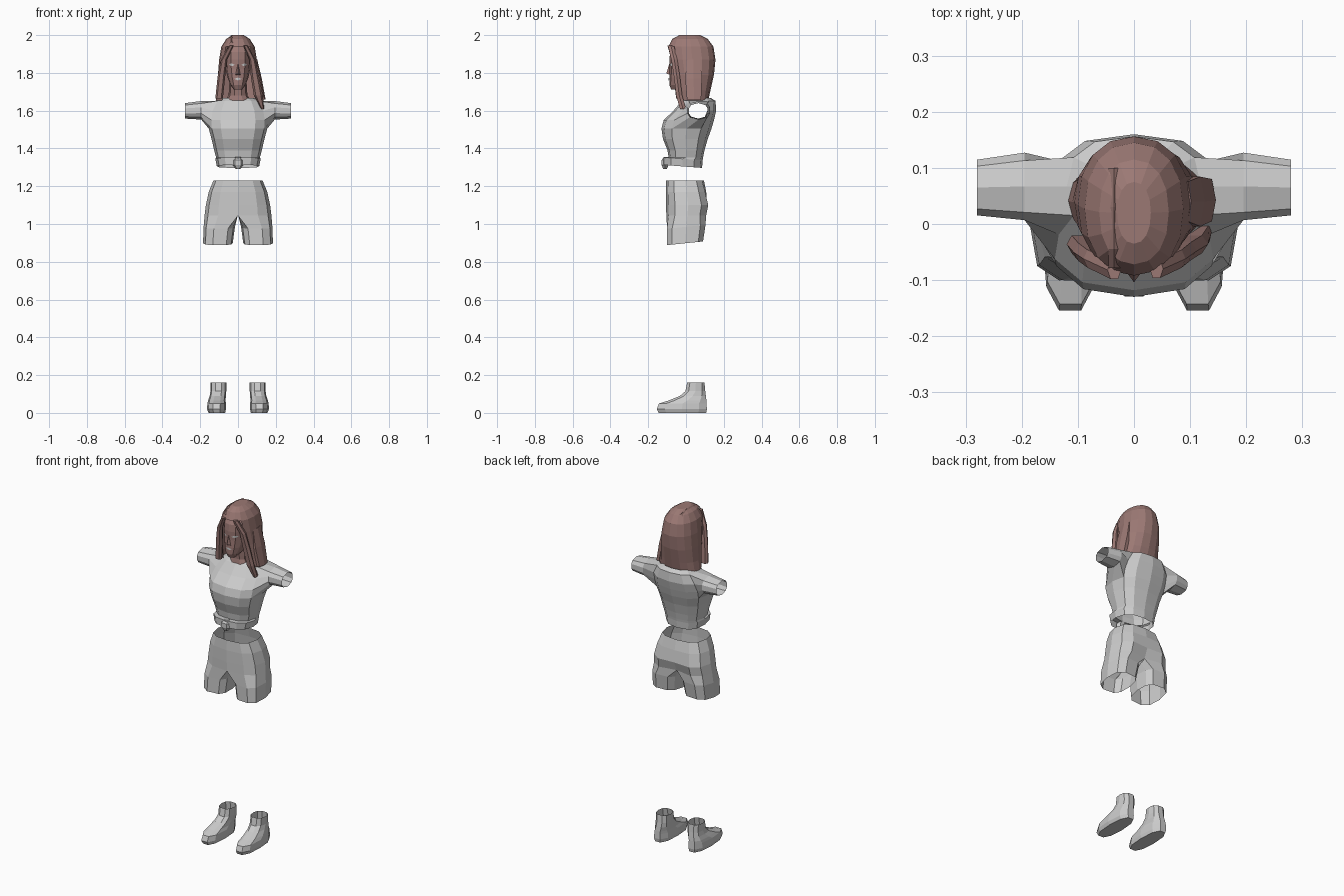
import bpy, bmesh
from math import sin, cos, pi, radians
from mathutils import Vector
from mathutils.bvhtree import BVHTree

if "Cube" in bpy.data.objects:
    bpy.data.objects.remove(bpy.data.objects["Cube"])


def material(name, rgb):
    m = bpy.data.materials.new(name)
    m.diffuse_color = (*rgb, 1)
    m.use_nodes = True
    m.node_tree.nodes["Principled BSDF"].inputs["Base Color"].default_value = m.diffuse_color
    return m


GREY = material("light grey", (0.6, 0.6, 0.6))
BROWN = material("red brown", (0.33, 0.19, 0.175))


def finish(name, bm, mat, mirror=False):
    if mirror:
        geom = bm.verts[:] + bm.edges[:] + bm.faces[:]
        copy = bmesh.ops.duplicate(bm, geom=geom)["geom"]
        for v in copy:
            if isinstance(v, bmesh.types.BMVert):
                v.co.x *= -1
        bmesh.ops.remove_doubles(bm, verts=bm.verts[:], dist=0.0005)
    bmesh.ops.recalc_face_normals(bm, faces=bm.faces[:])
    me = bpy.data.meshes.new(name)
    bm.to_mesh(me)
    me.materials.append(mat)
    ob = bpy.data.objects.new(name, me)
    bpy.context.collection.objects.link(ob)
    return ob


def spow(v, p):
    return (1 if v >= 0 else -1) * abs(v) ** p


def ring(z, cx, hw, yf, yb, n, p=0.85, tilt=0.0):
    """Rounded cross-section; tilt raises the back edge."""
    cy, hy = (yf + yb) / 2, (yb - yf) / 2
    pts = []
    for k in range(n):
        a = 2 * pi * k / n
        s = spow(sin(a), p)
        pts.append((cx + hw * spow(cos(a), p), cy + hy * s, z + tilt * s))
    return pts


def strip(bm, a, b, closed=True, skip=None):
    n = len(a)
    for k in range(n if closed else n - 1):
        if not (skip and skip(k)):
            j = (k + 1) % n
            bm.faces.new((a[k], a[j], b[j], b[k]))


def loft(bm, rings, closed=True, skip=None, cap0=False, cap1=False):
    rows = [[bm.verts.new(p) for p in r] for r in rings]
    for i in range(len(rows) - 1):
        strip(bm, rows[i], rows[i + 1], closed,
              (lambda k, i=i: skip(i, k)) if skip else None)
    if cap0:
        bm.faces.new(rows[0])
    if cap1:
        bm.faces.new(rows[-1])
    return rows


# Shoes: flat soles, sloping toes, open ankles
bm = bmesh.new()
shoe = [(0, .112, .044, -.150, .112), (.02, .114, .050, -.160, .116),
        (.05, .113, .049, -.148, .114), (.066, .112, .046, -.095, .112),
        (.09, .107, .043, -.035, .108), (.115, .104, .042, -.005, .104),
        (.16, .104, .042, .004, .100)]
loft(bm, [ring(*s, 10, .8) for s in shoe], cap0=True)
finish("shoes", bm, GREY, mirror=True)

# Shorts: one half as pelvis strips plus a leg tube, then mirrored
bm = bmesh.new()


def half_ring(z, hw, yf, yb, dent):
    cy, hy = (yf + yb) / 2, (yb - yf) / 2
    pts = []
    for k in range(7):
        a = -pi / 2 + pi * k / 6
        x = hw * abs(cos(a)) ** .75 if 0 < k < 6 else 0
        pts.append((x, cy + hy * spow(sin(a), .75) - (dent if k == 6 else 0), z))
    return pts


pelvis = [(1.23, .130, -.105, .095, 0), (1.17, .155, -.107, .112, .005),
          (1.10, .170, -.106, .130, .018), (1.045, .177, -.104, .118, .03)]
rows = loft(bm, [half_ring(*p) for p in pelvis], closed=False)
top = rows[-1] + [bm.verts.new((0, y, 1.05)) for y in (.045, 0, -.05)]
for z, out, inn, yf, yb in ((.985, .182, .016, -.102, .105), (.898, .185, .028, -.102, .092)):
    cx, hx, cy, hy = (out + inn) / 2, (out - inn) / 2, (yf + yb) / 2, (yb - yf) / 2
    low = []
    for k in range(10):
        a = -pi / 2 - .45 + (pi + .9) * k / 6 if k < 7 else pi / 2 + .45 + (pi - .9) * (k - 6) / 4
        s = spow(sin(a), .7)
        low.append(bm.verts.new((cx + hx * spow(cos(a), .7), cy + hy * s, z + .01 * s)))
    strip(bm, top, low)
    top = low
finish("shorts", bm, GREY, mirror=True)

# Shirt: torso loft with sleeves grown out of the side faces
bm = bmesh.new()
torso = [(1.305, .112, -.122, .085), (1.345, .120, -.122, .088), (1.352, .116, -.092, .090),
         (1.39, .126, -.098, .098), (1.45, .140, -.122, .115), (1.505, .155, -.130, .135),
         (1.55, .158, -.118, .148), (1.60, .150, -.066, .160), (1.652, .120, -.022, .156),
         (1.668, .085, .000, .130)]
N, LOW, HIGH = 12, 5, 8
rows = loft(bm, [ring(*(t[0], 0) + t[1:], N, .78, -.008 if i < 2 else 0)
                 for i, t in enumerate(torso)],
            skip=lambda i, k: LOW <= i < HIGH and k in (0, 11, 5, 6))
for side, mid in ((1, 0), (-1, 6)):
    f, b = (mid - side) % N, (mid + side) % N
    loop = [rows[LOW][f], rows[LOW][mid], rows[LOW][b], rows[6][b], rows[7][b],
            rows[HIGH][b], rows[HIGH][mid], rows[HIGH][f], rows[7][f], rows[6][f]]
    angles = [225, 270, 315, 345, 15, 45, 90, 135, 165, 195]
    for x, y, ry, z, rz in ((.195, .067, .062, 1.602, .049), (.28, .065, .051, 1.599, .041)):
        new = [bm.verts.new((side * x, y + ry * spow(cos(radians(a)), .85),
                             z + rz * spow(sin(radians(a)), .85))) for a in angles]
        strip(bm, loop, new)
        loop = new
finish("shirt", bm, GREY)

# Knot tied at the front hem
bm = bmesh.new()
loft(bm, [ring(1.292, 0, .012, -.122, -.10, 6), ring(1.312, 0, .030, -.132, -.09, 6),
          ring(1.338, 0, .030, -.132, -.09, 6), ring(1.355, 0, .014, -.118, -.09, 6)],
     cap0=True, cap1=True)
finish("shirt_knot", bm, GREY)

# Neck
bm = bmesh.new()
loft(bm, [ring(1.645, 0, .075, -.022, .10, 10), ring(1.68, 0, .050, -.015, .09, 10),
          ring(1.76, 0, .045, -.02, .085, 10)])
finish("neck", bm, BROWN)

# Face with a small wedge nose
bm = bmesh.new()
face = [(1.712, .022, -.078, -.02), (1.735, .040, -.088, .02), (1.775, .055, -.088, .06),
        (1.82, .064, -.086, .09), (1.87, .068, -.088, .11), (1.91, .066, -.084, .11),
        (1.95, .050, -.062, .09)]
loft(bm, [ring(*(f[0], 0) + f[1:], 12) for f in face], cap0=True, cap1=True)
surface = BVHTree.FromBMesh(bm)
finish("face", bm, BROWN)
bm = bmesh.new()
nose = [bm.verts.new(p) for p in ((0, -.088, 1.85), (-.013, -.086, 1.79),
                                  (.013, -.086, 1.79), (0, -.104, 1.797))]
for t in ((0, 1, 3), (0, 3, 2), (1, 2, 3)):
    bm.faces.new([nose[i] for i in t])
finish("nose", bm, BROWN)


# Pale details laid just over the face
def patch(name, outline):
    bm = bmesh.new()
    vs = []
    for x, z in outline:
        hit = surface.ray_cast(Vector((x, -1, z)), Vector((0, 1, 0)))[0]
        vs.append(bm.verts.new((x, (hit.y if hit else -.05) - .004, z)))
    bm.faces.new(vs)
    bmesh.ops.triangulate(bm, faces=bm.faces[:])
    finish(name, bm, GREY)


for s, side in ((-1, "left"), (1, "right")):
    patch(side + "_eye", [(s * .016, 1.842), (s * .032, 1.836), (s * .050, 1.844), (s * .034, 1.851)])
patch("lips", [(-.020, 1.768), (0, 1.760), (.020, 1.768), (0, 1.775)])
patch("forehead_patch", [(.035, 1.918), (.058, 1.88), (.064, 1.895), (.052, 1.918)])

# Hair: closed dome, open in front of the face below the hairline
bm = bmesh.new()
hair = [(2.0, 0, .030, -.035, .075), (1.98, 0, .062, -.072, .115),
        (1.94, 0, .088, -.092, .145), (1.87, 0, .100, -.088, .156),
        (1.79, .002, .108, -.070, .148), (1.71, .005, .115, -.052, .130),
        (1.655, .008, .125, -.035, .118)]
loft(bm, [ring(*h, 16, .9) for h in hair], cap0=True,
     skip=lambda i, k: i >= 2 and k in (10, 11, 12, 13))
finish("hair", bm, BROWN)

# Long locks framing the face, the right one longer
locks = {"left_lock": [(-.035, -.086, 1.945, .012), (-.074, -.066, 1.87, .016),
                       (-.088, -.054, 1.78, .020), (-.100, -.040, 1.665, .020)],
         "right_lock": [(.040, -.084, 1.945, .012), (.076, -.066, 1.87, .016),
                        (.090, -.052, 1.78, .022), (.108, -.040, 1.68, .024),
                        (.130, -.020, 1.61, .008)]}
for name, path in locks.items():
    bm = bmesh.new()
    loft(bm, [ring(z, x, w, y - .014, y + .022, 6) for x, y, z, w in path], cap0=True, cap1=True)
    finish(name, bm, BROWN)

# Loose side strand and the ridge along the parting
bm = bmesh.new()
loft(bm, [ring(1.87, .088, .014, 0, .08, 6), ring(1.77, .108, .018, -.01, .09, 6),
          ring(1.66, .130, .016, 0, .085, 6)], cap0=True, cap1=True)
finish("side_strand", bm, BROWN)
bm = bmesh.new()
loft(bm, [[(-.045, y, z - .012), (-.036, y, z), (-.022, y, z - .010)]
          for y, z in ((-.078, 1.965), (-.045, 1.993), (.03, 2.0), (.10, 1.988))], closed=False)
finish("parting_ridge", bm, BROWN)
